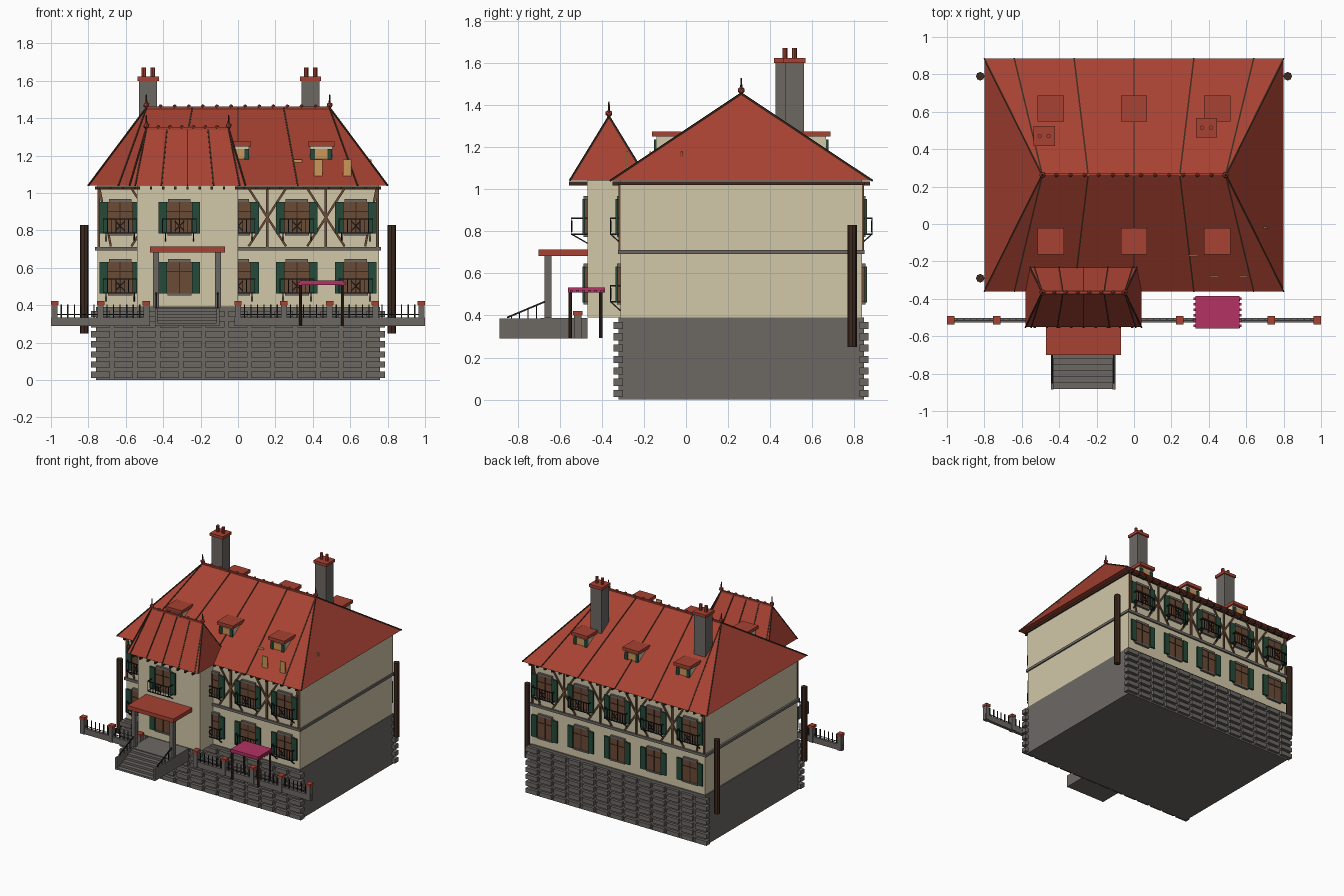
import bpy, bmesh
from mathutils import Matrix, Vector

cube = bpy.data.objects.get("Cube")
if cube:
    bpy.data.objects.remove(cube)


def material(name, rgb):
    m = bpy.data.materials.new(name)
    m.use_nodes = True
    m.diffuse_color = (*rgb, 1)
    m.node_tree.nodes["Principled BSDF"].inputs["Base Color"].default_value = (*rgb, 1)
    return m


CREAM = material("cream plaster", (.645, .578, .392))
STONE = material("grey stone", (.15, .138, .127))
RED = material("red tile", (.39, .054, .032))
GREEN = material("dark green paint", (.019, .069, .042))
WOOD = material("brown wood", (.147, .069, .036))
DARK = material("dark timber", (.048, .023, .013))
IRON = material("black iron", (.015, .015, .016))
AMBER = material("amber glass", (.61, .305, .102))
PINK = material("pink cloth", (.445, .032, .122))


class Part:
    """Collects simple solids into one object of one colour."""

    def __init__(self, name, mat):
        self.name, self.mat, self.bm = name, mat, bmesh.new()

    def box(self, x0, x1, y0, y1, z0, z1):
        mid = Vector((x0 + x1, y0 + y1, z0 + z1)) / 2
        size = (abs(x1 - x0), abs(y1 - y0), abs(z1 - z0), 1)
        bmesh.ops.create_cube(self.bm, size=1, matrix=Matrix.Translation(mid) @ Matrix.Diagonal(size))

    def beam(self, p, q, w):
        p, q = Vector(p), Vector(q)
        turn = (q - p).to_track_quat('Z', 'Y').to_matrix().to_4x4()
        scale = Matrix.Diagonal((w, w, (q - p).length, 1))
        bmesh.ops.create_cube(self.bm, size=1, matrix=Matrix.Translation((p + q) / 2) @ turn @ scale)

    def rod(self, x, y, z0, z1, r0, r1=None, sides=8):
        bmesh.ops.create_cone(self.bm, cap_ends=True, segments=sides, radius1=r0,
                              radius2=r0 if r1 is None else r1, depth=z1 - z0,
                              matrix=Matrix.Translation((x, y, (z0 + z1) / 2)))

    def ball(self, x, y, z, r):
        bmesh.ops.create_icosphere(self.bm, subdivisions=1, radius=r, matrix=Matrix.Translation((x, y, z)))

    def done(self):
        mesh = bpy.data.meshes.new(self.name)
        self.bm.to_mesh(mesh)
        self.bm.free()
        mesh.materials.append(self.mat)
        bpy.context.collection.objects.link(bpy.data.objects.new(self.name, mesh))


parts = {}


def part(name, mat):
    if name not in parts:
        parts[name] = Part(name, mat)
    return parts[name]


FRONT, BACK, TOWER, MID = -.31, .835, -.468, .2625

# Foundation with rows of raised stones on the front and back
part("foundation", STONE).box(-.76, .76, -.32, .845, 0, .39)
stones = part("foundation_stones", STONE)
for row in range(7):
    z = .012 + row * .054
    for col in range(13):
        x = -.735 + col * .1225
        stones.box(x - .05, x + .05, -.344, -.30, z, z + .034)
        stones.box(x - .05, x + .05, .825, .867, z, z + .034)

# Walls, belt course and side trim
part("main_walls", CREAM).box(-.75, .755, FRONT, BACK, .39, 1.04)
part("tower_walls", CREAM).box(-.54, 0, TOWER, FRONT + .02, .39, 1.05)
part("belt_course", STONE).box(-.765, .765, FRONT - .012, BACK + .012, .692, .712)
part("eave_trim", DARK).box(-.765, .765, FRONT - .012, BACK + .012, 1.02, 1.036)


# Hipped roofs with seams, ridge knobs and finials
def hip_roof(name, cx, y, ex, ey, rx, z0, z1, step, knobs):
    bm = part(name, RED).bm
    eave = [bm.verts.new((cx + i * ex, y + j * ey, z0)) for i, j in ((-1, -1), (1, -1), (1, 1), (-1, 1))]
    a, b = (bm.verts.new((cx + i * rx, y, z1)) for i in (-1, 1))
    e = eave
    for face in (e[::-1], (e[0], e[1], b, a), (e[2], e[3], a, b), (e[1], e[2], b), (e[3], e[0], a)):
        bm.faces.new(face)
    seams = part(name + "_seams", DARK)
    for j in (-1, 1):
        for k in range(-2, 3):
            seams.beam((cx + k * step, y + j * ey, z0), (cx + k * rx / 2, y, z1), .008)
        for i in (-1, 1):
            seams.beam((cx + i * ex, y + j * ey, z0), (cx + i * rx, y, z1), .008)
    ridge = part(name + "_ridge", RED)
    ridge.beam((cx - rx, y, z1), (cx + rx, y, z1), .014)
    for k in range(knobs):
        ridge.ball(cx - rx + 2 * rx * k / (knobs - 1), y, z1 + .008, .012)
    for i in (-1, 1):
        ridge.ball(cx + i * rx, y, z1 + .015, .018)
        part("finials", DARK).rod(cx + i * rx, y, z1, z1 + .072, .007, .003)


hip_roof("main_roof", 0, MID, .80, .623, .49, 1.04, 1.455, .32, 14)
hip_roof("tower_roof", -.27, -.366, .31, .186, .22, 1.04, 1.345, .14, 8)

# Rafter tails under the eaves
rafters = part("rafter_tails", DARK)
for k in range(24):
    x = -.745 + k * .0648
    rafters.box(x - .006, x + .006, BACK, .875, 1.018, 1.036)
    rafters.box(x - .006, x + .006, -.35, FRONT, 1.018, 1.036)
for k in range(9):
    x = -.53 + k * .065
    rafters.box(x - .006, x + .006, -.555, TOWER, 1.018, 1.036)

# Chimneys
for x, y in ((-.48, .47), (.388, .515)):
    part("chimney_stacks", STONE).box(x - .048, x + .048, y - .045, y + .045, 1.1, 1.6)
    part("chimney_caps", RED).box(x - .057, x + .057, y - .053, y + .053, 1.6, 1.622)
    for i in (-1, 1):
        part("chimney_pots", RED).rod(x + i * .024, y, 1.62, 1.67, .012)

# Dormers, mirrored across the ridge
for s in (-1, 1):
    for x in (-.445, 0, .445):
        def slab(name, mat, w0, w1, d0, d1, z0, z1):
            part(name, mat).box(x + w0, x + w1, MID + s * d0, MID + s * d1, z0, z1)
        slab("dormer_walls", CREAM, -.06, .06, .25, .403, 1.15, 1.25)
        slab("dormer_caps", RED, -.07, .07, .285, .425, 1.25, 1.275)
        slab("dormer_windows", AMBER, -.033, .033, .40, .409, 1.165, 1.235)
        for i in (-1, 1):
            slab("dormer_shutters", GREEN, i * .034, i * .058, .40, .414, 1.165, 1.235)

# Amber plates standing out of the roof
for x, y in ((.32, -.17), (.43, -.28), (.585, -.28), (.69, -.02)):
    part("roof_plates", AMBER).box(x - .023, x + .023, y - .004, y + .004, 1.085, 1.18)


# Shuttered windows
def window(x, wall, s, z, balcony=0):
    def slab(name, mat, w0, w1, d0, d1, z0, z1):
        part(name, mat).box(x + w0, x + w1, wall + s * d0, wall + s * d1, z + z0, z + z1)
    slab("window_panels", WOOD, -.075, .075, -.01, .012, -.083, .083)
    slab("window_bars", DARK, -.003, .003, 0, .016, -.083, .083)
    slab("window_bars", DARK, -.075, .075, 0, .015, .03, .035)
    slab("window_lintels", STONE, -.06, .06, 0, .018, .083, .1)
    slab("window_sills", STONE, -.065, .065, 0, .018, -.095, -.083)
    for i in (-1, 1):
        slab("shutters", GREEN, i * .066, i * .111, .012, .024, -.085, .085)
    if balcony:
        rail = part("balconies", IRON)

        def at(w, d, h):
            return (x + w, wall + s * d, z + h)
        for h in (-.082, -.006):
            rail.beam(at(-.09, balcony, h), at(.09, balcony, h), .006)
            for i in (-1, 1):
                rail.beam(at(i * .09, 0, h), at(i * .09, balcony, h), .006)
        for k in range(9):
            w = -.09 + k * .0225
            rail.beam(at(w, balcony, -.082), at(w, balcony, -.006), .004)
        for i in (-1, 1):
            rail.beam(at(i * .025, balcony, -.07), at(-i * .025, balcony, -.018), .006)
            rail.beam(at(i * .075, balcony, -.082), at(i * .075, 0, -.125), .006)


for x in (-.63, -.315, 0, .315, .63):
    window(x, BACK, 1, .868, .048)
    window(x, BACK, 1, .547)
    if x != -.315:
        window(x, FRONT, -1, .868, .048)
        window(x, FRONT, -1, .547, .048)
window(-.313, TOWER, -1, .868, .075)
window(-.313, TOWER, -1, .547)

# Timber framing of the upper floor
frame = part("timber_framing", WOOD)
for y in (FRONT - .003, BACK + .003):
    for x in (-.47, -.157, .157, .47):
        frame.beam((x, y, .712), (x, y, 1.03), .014)
        for i in (-1, 1):
            frame.beam((x - i * .1, y, .715), (x + i * .1, y, 1.025), .012)
    for i in (-1, 1):
        frame.beam((i * .745, y, .712), (i * .745, y, 1.03), .014)
        frame.beam((i * .74, y, 1.02), (i * .68, y, .715), .012)

# Tall corner poles
for x, y in ((.822, .79), (-.822, .79), (-.822, -.29)):
    part("corner_poles", DARK).rod(x, y, .25, .83, .023)

# Porch: platform, steps with cheeks, columns and roof
porch = part("porch_steps", STONE)
porch.box(-.445, -.1, -.69, TOWER, .29, .388)
for k in range(6):
    porch.box(-.43, -.115, -.882 + k * .0325, -.68, .29, .304 + k * .0155)
for x in (-.4375, -.1075):
    porch.box(x - .0075, x + .0075, -.885, -.68, .29, .385)
    part("porch_columns", STONE).box(x - .016, x + .016, -.672, -.64, .388, .685)
    rail = part("step_rails", IRON)
    rail.beam((x, -.85, .39), (x, -.66, .47), .008)
    for k in range(5):
        rail.beam((x, -.83 + k * .04, .38), (x, -.83 + k * .04, .398 + k * .0168), .005)
part("porch_roof", RED).box(-.47, -.07, -.7, TOWER + .01, .683, .714)

# Front fence
for x0, x1 in ((-1, -.47), (-.02, 1)):
    part("fence_wall", STONE).box(x0, x1, -.526, -.502, .29, .335)
bars = part("fence_bars", IRON)
for k in (-4, -3, -2, 0, 1, 2, 3, 4):
    x = k * .245
    part("fence_pillars", STONE).box(x - .016, x + .016, -.532, -.496, .29, .402)
    part("fence_caps", RED).box(x - .02, x + .02, -.536, -.492, .402, .422)
    if k not in (-2, 4):
        bars.beam((x, -.514, .35), (x + .245, -.514, .35), .004)
        for n in range(1, 7):
            bars.beam((x + n * .035, -.514, .33), (x + n * .035, -.514, .405), .006)

# Pink cloth canopy on thin legs
cloth = part("canopy", PINK)
cloth.box(.328, .565, -.56, -.385, .508, .532)
for x in (.328, .565):
    for k in range(6):
        y = -.545 + k * .029
        cloth.box(x - .01, x + .01, y - .007, y + .007, .508, .522)
for x in (.335, .56):
    for y in (-.55, -.405):
        part("canopy_legs", DARK).rod(x, y, .292, .51, .008)

for p in parts.values():
    p.done()
